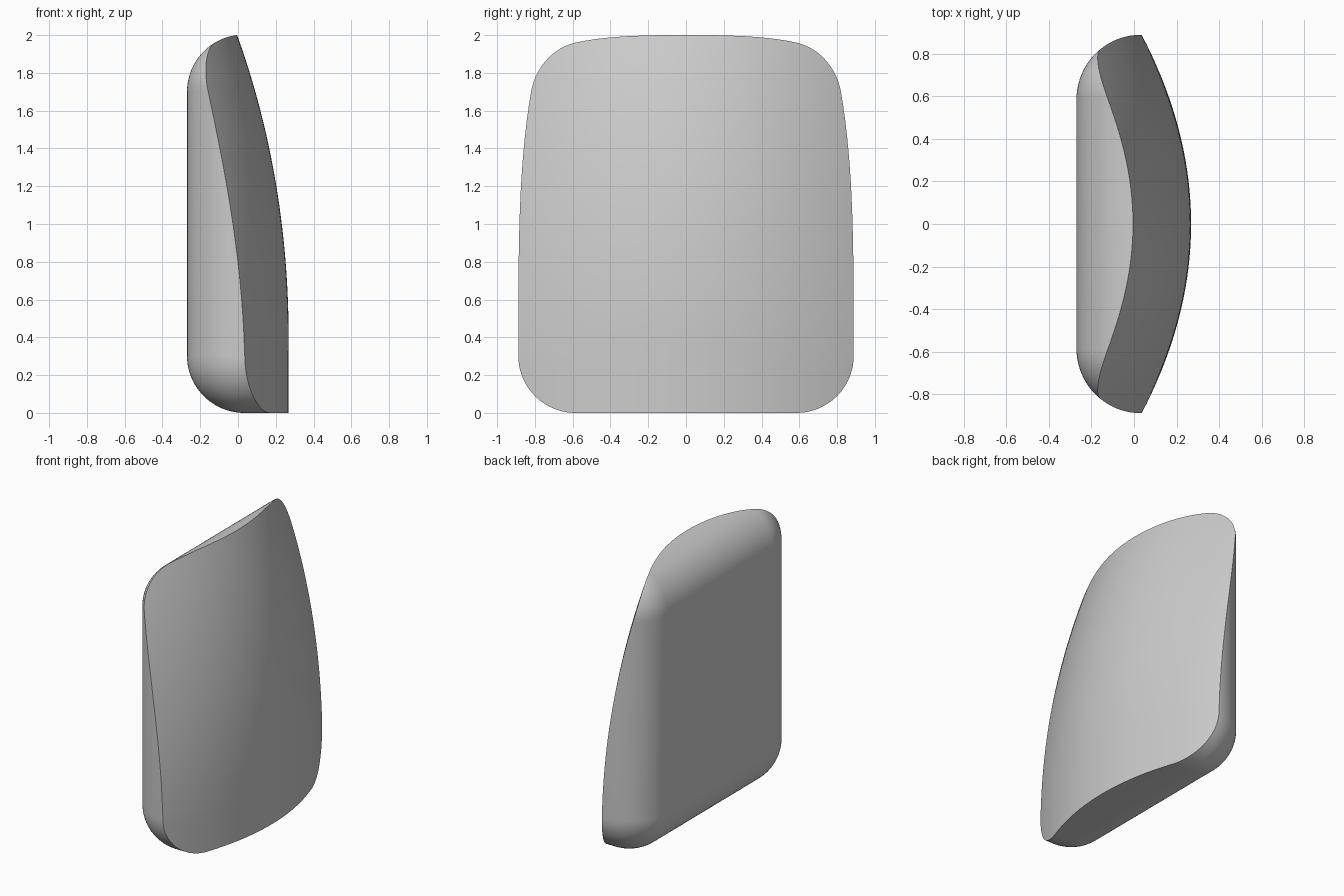
import bpy, bmesh
from math import radians

cube = bpy.data.objects.get("Cube")
if cube:
    bpy.data.objects.remove(cube, do_unlink=True)

grey = bpy.data.materials.new("light grey")
grey.use_nodes = True
colour = (0.6, 0.6, 0.6, 1)
grey.diffuse_color = colour
grey.node_tree.nodes["Principled BSDF"].inputs["Base Color"].default_value = colour

RADIUS = 0.303
BACK, FRONT = -0.27, 0.8
HALF_WIDTH, HEIGHT = 0.888, 2.003


def add_object(name, bm):
    bmesh.ops.recalc_face_normals(bm, faces=bm.faces[:])
    mesh = bpy.data.meshes.new(name)
    bm.to_mesh(mesh)
    bm.free()
    obj = bpy.data.objects.new(name, mesh)
    bpy.context.collection.objects.link(obj)
    return obj


def face_depth(y, z):
    """Position of the domed face, bowed across and leaning back towards the top."""
    rise = max(z - 0.4, 0)
    lean = 0.1 * rise**2 + 0.0025 * rise**4
    twist = 0.055 * y * y * max(z - 0.3, 0)
    return 0.268 - 0.294 * y * y - lean - twist


# Padded body: a box with fully rounded edges
bm = bmesh.new()
bmesh.ops.create_cube(bm, size=1)
for v in bm.verts:
    v.co.x = BACK if v.co.x < 0 else FRONT
    v.co.y *= 2 * HALF_WIDTH
    v.co.z = (v.co.z + 0.5) * HEIGHT
bmesh.ops.bevel(bm, geom=bm.edges[:], offset=RADIUS, segments=20,
                profile=0.5, affect='EDGES')
cushion = add_object("cushion", bm)
cushion.data.materials.append(grey)

# Cutter: a solid block whose near side is the domed face
bm = bmesh.new()
bmesh.ops.create_grid(bm, x_segments=48, y_segments=48, size=1)
sheet = bm.faces[:]
for v in bm.verts:
    y, z = v.co.x, 1 + 1.1 * v.co.y
    v.co = (face_depth(y, z), y, z)
far = bmesh.ops.extrude_face_region(bm, geom=sheet, use_keep_orig=True)
for v in far["geom"]:
    if isinstance(v, bmesh.types.BMVert):
        v.co.x = 1.2
cutter = add_object("face_cutter", bm)
cutter.data.materials.append(grey)
cutter.hide_render = True

# Cut the domed face, then discard the cutter
cut = cushion.modifiers.new("domed face", 'BOOLEAN')
cut.operation = 'DIFFERENCE'
cut.solver = 'EXACT'
cut.object = cutter
bpy.context.view_layer.objects.active = cushion
cushion.select_set(True)
bpy.ops.object.modifier_apply(modifier=cut.name)
bpy.data.objects.remove(cutter, do_unlink=True)

bpy.ops.object.shade_smooth_by_angle(angle=radians(25))
